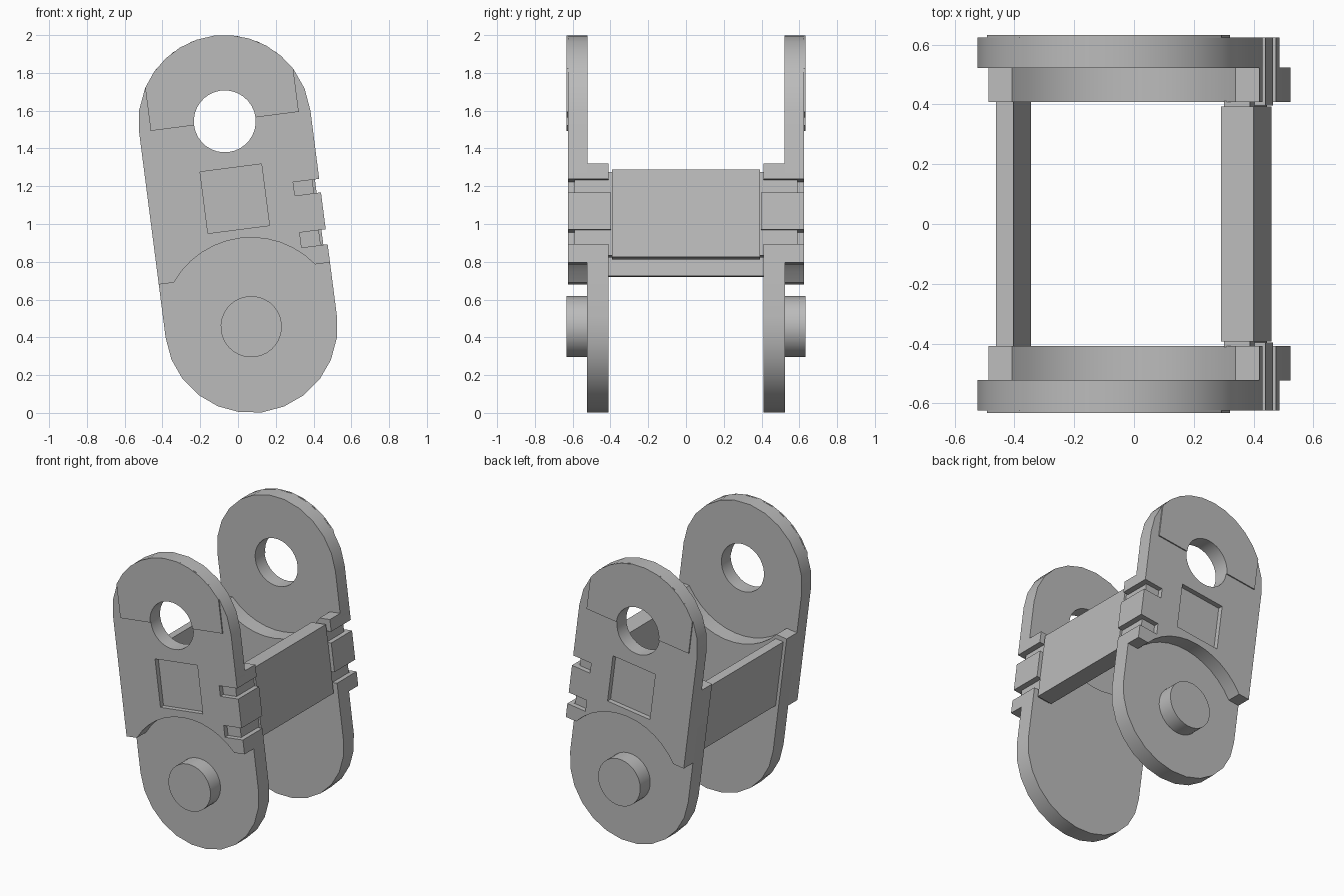
import bpy
import bmesh
from math import sin, cos, radians, pi, asin

if "Cube" in bpy.data.objects:
    bpy.data.objects.remove(bpy.data.objects["Cube"])

TILT = radians(7.35)
R = 0.457            # half width and end radius of the link
PIVOT = 0.548        # distance from centre to hole or pin
SHOULDER = 0.264

grey = bpy.data.materials.new("plain grey")
grey.use_nodes = True
grey.diffuse_color = (0.5, 0.5, 0.5, 1)
grey.node_tree.nodes["Principled BSDF"].inputs["Base Color"].default_value = (0.5, 0.5, 0.5, 1)


def prism(name, points, y0, y1):
    """Extrude an x-z profile from y0 to y1 and lean it by the link's tilt."""
    bm = bmesh.new()
    rings = [[bm.verts.new((x * cos(TILT) - z * sin(TILT), y,
                            1 + x * sin(TILT) + z * cos(TILT)))
              for x, z in points] for y in (y0, y1)]
    for ring in rings:
        bm.faces.new(ring)
    n = len(points)
    for i in range(n):
        j = (i + 1) % n
        bm.faces.new((rings[0][i], rings[0][j], rings[1][j], rings[1][i]))
    bmesh.ops.recalc_face_normals(bm, faces=bm.faces)
    mesh = bpy.data.meshes.new(name)
    bm.to_mesh(mesh)
    bm.free()
    mesh.materials.append(grey)
    obj = bpy.data.objects.new(name, mesh)
    bpy.context.collection.objects.link(obj)
    return obj


def rect(x0, x1, z0, z1):
    return [(x0, z0), (x1, z0), (x1, z1), (x0, z1)]


def arc(cz, r, a0, a1, steps):
    return [(r * cos(a0 + (a1 - a0) * i / steps), cz + r * sin(a0 + (a1 - a0) * i / steps))
            for i in range(steps + 1)]


def circle(cz, r):
    return arc(cz, r, 0, 2 * pi, 32)[:-1]


def plate_outline(s):
    """Rounded end towards s, hollow end the other way, notches on the +x edge."""
    notches = [(R, -.167), (.42, -.167), (.42, -.087), (R, -.087),
               (R, .11), (.42, .11), (.42, .182), (R, .182)]
    a = asin((PIVOT - SHOULDER) / 0.472)
    hollow = [(x, s * z) for x, z in arc(-PIVOT, 0.472, pi - a, a, 12)]
    dome = [(x, s * z) for x, z in arc(PIVOT, R, 0, pi, 12)]
    return ([(R, -s * SHOULDER)] + notches[::s] + dome
            + [(-R, -s * SHOULDER)] + hollow)


def cut(obj, cutter):
    mod = obj.modifiers.new("cut", 'BOOLEAN')
    mod.operation = 'DIFFERENCE'
    mod.solver = 'EXACT'
    mod.object = cutter
    select(obj)
    bpy.ops.object.modifier_apply(modifier=mod.name)
    bpy.data.objects.remove(cutter)


def select(obj):
    bpy.ops.object.select_all(action='DESELECT')
    obj.select_set(True)
    bpy.context.view_layer.objects.active = obj


parts = []
for side, s in (("front", -1), ("back", 1)):
    # Outer plate with through hole, square pocket and two shallow slots
    outer = prism(side + "_outer_plate", plate_outline(1), s * .522, s * .624)
    cut(outer, prism("hole_cutter", circle(PIVOT, .164), s * .4, s * .7))
    for box in (rect(-.164, .164, -.029, .299),
                rect(.318, .6, .11, .182), rect(.318, .6, -.167, -.087)):
        cut(outer, prism("pocket_cutter", box, s * .59, s * .7))

    # Slightly raised pad around the upper half of the hole
    pad_angle = asin(.395 / R)
    pad = ([(-.395, PIVOT), (-.164, PIVOT)] + arc(PIVOT, .164, pi, 0, 16)[1:]
           + [(.395, PIVOT)]
           + arc(PIVOT, R, pi / 2 - pad_angle, pi / 2 + pad_angle, 10))
    raised = prism(side + "_raised_pad", pad, s * .622, s * .632)

    # Inner plate carrying the pin
    inner = prism(side + "_inner_plate", plate_outline(-1), s * .409, s * .523)
    pin = prism(side + "_pin", circle(-PIVOT, .162), s * .515, s * .633)

    # Edge tooth reaching slightly inside the inner plate
    tooth = prism(side + "_edge_tooth", rect(.40, R, -.087, .11), s * .396, s * .415)
    parts += [outer, raised, inner, pin, tooth]

# Cross bars joining the two sides
parts.append(prism("left_cross_bar", rect(.323, .434, -.232, .234), -.393, .393))
parts.append(prism("left_bar_core", rect(.333, .42, -.222, .224), -.412, .412))
parts.append(prism("right_cross_bar", rect(-.435, -.377, -.228, .234), -.412, .412))

for obj in parts:
    select(obj)
    bpy.ops.object.shade_smooth_by_angle(angle=radians(30))
